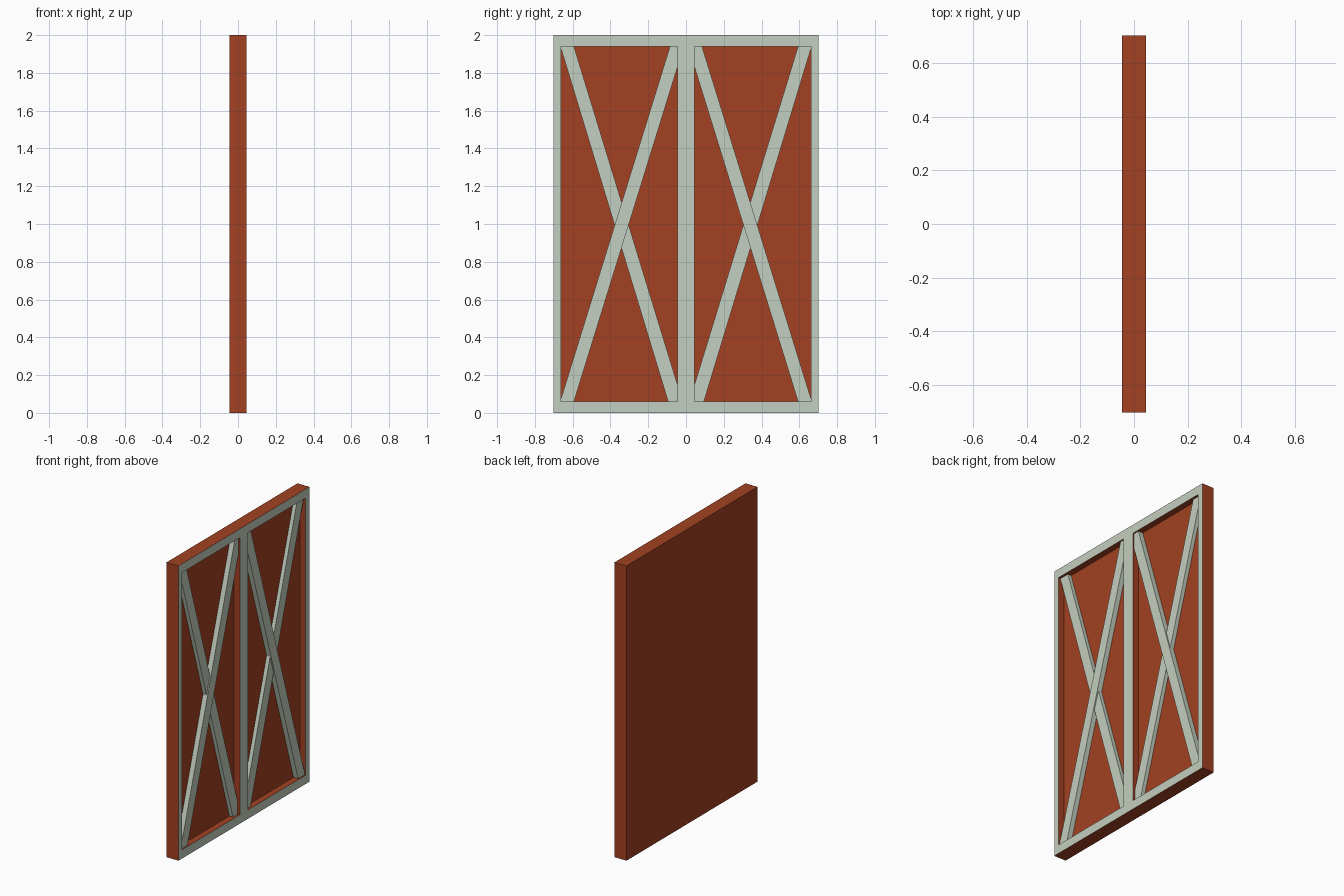
import bpy
import bmesh

if "Cube" in bpy.data.objects:
    bpy.data.objects.remove(bpy.data.objects["Cube"])


def material(name, rgb):
    m = bpy.data.materials.new(name)
    m.diffuse_color = (*rgb, 1)
    m.use_nodes = True
    m.node_tree.nodes["Principled BSDF"].inputs["Base Color"].default_value = m.diffuse_color
    return m


RED = material("barn red", (0.36, 0.053, 0.016))
PALE = material("pale sage", (0.55, 0.62, 0.525))
BACK, FLOOR, FRONT = -0.045, 0.002, 0.045
Z0, Z1 = 0.06, 1.94          # panel opening heights
Y0, Y1 = 0.045, 0.662        # panel opening, centre side and outer side


def make_object(name, bm, mats):
    bmesh.ops.recalc_face_normals(bm, faces=bm.faces)
    mesh = bpy.data.meshes.new(name)
    for m in mats:
        mesh.materials.append(m)
    bm.to_mesh(mesh)
    bm.free()
    obj = bpy.data.objects.new(name, mesh)
    bpy.context.collection.objects.link(obj)


def door_leaf(name, side):
    """Solid leaf with a recessed panel; only the front rim is pale."""
    bm = bmesh.new()

    def ring(x, a, b, lo, hi):
        return [bm.verts.new((x, side * y, z))
                for y, z in ((a, lo), (b, lo), (b, hi), (a, hi))]

    rings = [ring(BACK, 0, 0.702, 0, 2), ring(FRONT, 0, 0.702, 0, 2),
             ring(FRONT, Y0, Y1, Z0, Z1), ring(FLOOR, Y0, Y1, Z0, Z1)]
    bm.faces.new(rings[0])
    bm.faces.new(rings[-1])
    for k in range(3):
        for i in range(4):
            j = (i + 1) % 4
            f = bm.faces.new((rings[k][i], rings[k][j],
                              rings[k + 1][j], rings[k + 1][i]))
            f.material_index = int(k == 1)
    make_object(name, bm, [RED, PALE])


def brace(name, side, outline, top):
    """Diagonal board trimmed to the opening."""
    bm = bmesh.new()
    face = bm.faces.new([bm.verts.new((FLOOR, side * y, z)) for y, z in outline])
    out = bmesh.ops.extrude_face_region(bm, geom=[face])
    moved = [v for v in out["geom"] if isinstance(v, bmesh.types.BMVert)]
    bmesh.ops.translate(bm, verts=moved, vec=(top - FLOOR, 0, 0))
    make_object(name, bm, [PALE])


# Outlines as distance from the centre line and height
upper = [(Y1, Z0), (0.593, Z0), (Y0, 1.83), (Y0, Z1), (0.085, Z1), (Y1, 0.075)]
lower = [(Y1, Z1), (0.593, Z1), (Y0, 0.15), (Y0, Z0), (0.095, Z0), (Y1, 1.93)]

for label, side in (("left", -1), ("right", 1)):
    door_leaf(label + "_door", side)
    brace(label + "_upper_brace", side, upper, 0.036)
    brace(label + "_lower_brace", side, lower, 0.028)
